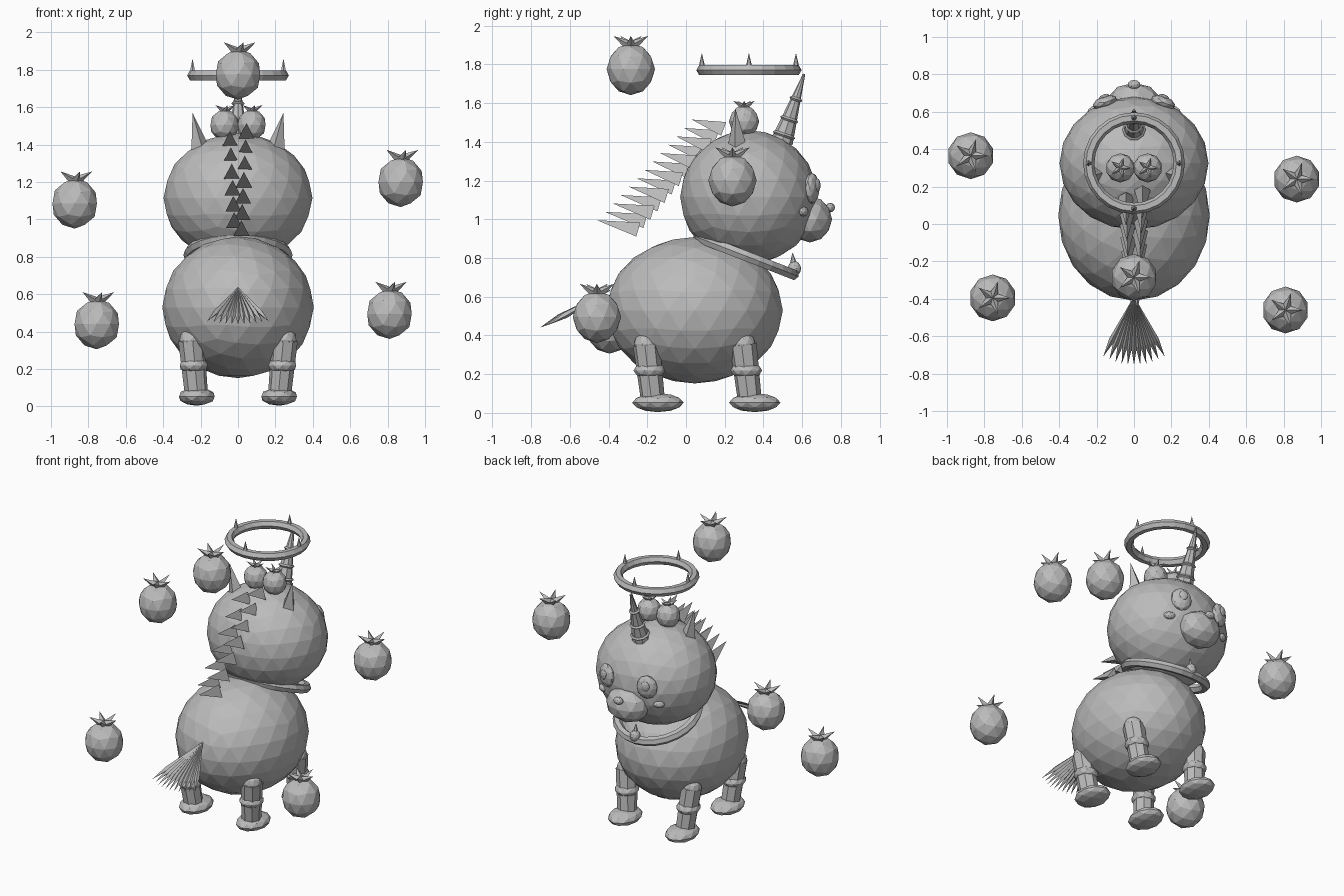
import bpy
import bmesh
import math
from mathutils import Matrix, Vector

if "Cube" in bpy.data.objects:
    bpy.data.objects.remove(bpy.data.objects["Cube"])

GREY = (0.5, 0.5, 0.5, 1)
clay = bpy.data.materials.new("clay_grey")
clay.use_nodes = True
clay.diffuse_color = GREY
clay.node_tree.nodes["Principled BSDF"].inputs["Base Color"].default_value = GREY


def finish(name, bm):
    mesh = bpy.data.meshes.new(name)
    bm.to_mesh(mesh)
    bm.free()
    mesh.materials.append(clay)
    obj = bpy.data.objects.new(name, mesh)
    bpy.context.collection.objects.link(obj)
    return obj


def add_ball(bm, center, radii, detail=2, turn=0):
    m = Matrix.Translation(center) @ Matrix.Rotation(turn, 4, 'Z') @ Matrix.Diagonal((*radii, 1))
    bmesh.ops.create_icosphere(bm, subdivisions=detail, radius=1, matrix=m)


def add_cone(bm, start, end, r1, r2=0.0, sides=8):
    start, end = Vector(start), Vector(end)
    axis = end - start
    m = Matrix.Translation((start + end) / 2) @ axis.to_track_quat('Z', 'Y').to_matrix().to_4x4()
    bmesh.ops.create_cone(bm, cap_ends=True, segments=sides, radius1=r1, radius2=r2,
                          depth=axis.length, matrix=m)


def add_ring(bm, center, major, minor, tilt=0, around=24, sides=6):
    m = Matrix.Translation(center) @ Matrix.Rotation(tilt, 4, 'X')
    loops = []
    for i in range(around):
        a = math.tau * i / around
        loop = []
        for j in range(sides):
            b = math.tau * j / sides
            r = major + minor * math.cos(b)
            p = Vector((r * math.cos(a), r * math.sin(a), minor * math.sin(b)))
            loop.append(bm.verts.new(m @ p))
        loops.append(loop)
    for i in range(around):
        p, q = loops[i], loops[(i + 1) % around]
        for j in range(sides):
            k = (j + 1) % sides
            bm.faces.new((p[j], q[j], q[k], p[k]))


def ball(name, center, radii, detail=2, turn=0):
    bm = bmesh.new()
    add_ball(bm, center, radii, detail, turn)
    return finish(name, bm)


def fruit(name, center, r, height):
    # Round fruit with a crown of five pointed leaves
    bm = bmesh.new()
    add_ball(bm, center, (r, r, height))
    c = Vector(center)
    for i in range(5):
        a = math.tau * i / 5
        out = Vector((math.cos(a), math.sin(a), 0))
        root = c + out * r * 0.12 + Vector((0, 0, height * 0.93))
        tip = c + out * r * 0.75 + Vector((0, 0, height * 1.28))
        add_cone(bm, root, tip, r * 0.2, sides=4)
    return finish(name, bm)


# Body and head
ball("body", (0, 0.045, 0.53), (0.405, 0.455, 0.378), 3)
ball("head", (0, 0.325, 1.115), (0.398, 0.355, 0.345), 3)

# Face
ball("muzzle", (0, 0.64, 1.0), (0.15, 0.115, 0.12))
ball("nose", (0, 0.745, 1.06), (0.035, 0.025, 0.025))
for side, s in (("left", 1), ("right", -1)):
    ball(side + "_eye", (s * 0.155, 0.65, 1.16), (0.068, 0.035, 0.08), 2, -s * 0.35)
    ball(side + "_pupil", (s * 0.16, 0.678, 1.175), (0.03, 0.015, 0.035), 2, -s * 0.35)
    ball(side + "_cheek", (s * 0.215, 0.605, 1.04), (0.038, 0.025, 0.025), 2, -s * 0.5)
    # Ears
    bm = bmesh.new()
    add_cone(bm, (s * 0.2, 0.265, 1.37), (s * 0.243, 0.255, 1.57), 0.052, sides=4)
    finish(side + "_ear", bm)

# Horn with rings
foot_of_horn, horn_tip = Vector((0, 0.495, 1.4)), Vector((0, 0.61, 1.75))
bm = bmesh.new()
add_cone(bm, foot_of_horn, horn_tip, 0.058, 0.006)
for t in (0.1, 0.33, 0.63):
    add_ring(bm, foot_of_horn.lerp(horn_tip, t), 0.058 - 0.05 * t, 0.01, -0.32, 10, 4)
finish("horn", bm)

# Halo with four spikes
bm = bmesh.new()
add_ring(bm, (0, 0.325, 1.77), 0.242, 0.03)
for i in range(4):
    a = math.tau * i / 4
    x, y = 0.243 * math.cos(a), 0.325 + 0.243 * math.sin(a)
    add_cone(bm, (x, y, 1.785), (x, y, 1.86), 0.017, sides=6)
finish("halo", bm)

# Collar with bell
bm = bmesh.new()
add_ring(bm, (0, 0.31, 0.81), 0.262, 0.03, -0.37)
finish("collar", bm)
bm = bmesh.new()
add_ball(bm, (0, 0.56, 0.745), (0.035, 0.035, 0.04))
add_cone(bm, (0, 0.555, 0.765), (0, 0.55, 0.83), 0.02, sides=6)
finish("collar_bell", bm)

# Legs with knees and feet
for side, s in (("left", 1), ("right", -1)):
    for place, y in (("front", 0.355), ("rear", -0.145)):
        bm = bmesh.new()
        hip, ankle = Vector((s * 0.25, y - 0.06, 0.355)), Vector((s * 0.222, y - 0.025, 0.06))
        add_ball(bm, hip, (0.065, 0.065, 0.065))
        add_cone(bm, hip, ankle, 0.07, 0.062)
        add_ball(bm, hip.lerp(ankle, 0.46), (0.078, 0.082, 0.045))
        add_ball(bm, (s * 0.22, y, 0.053), (0.1, 0.133, 0.049))
        finish(place + "_" + side + "_leg", bm)

# Mane of staggered spikes
top, low = Vector((0, 0.19, 1.455)), Vector((0, -0.25, 0.935))
bm = bmesh.new()
count = 13
for i in range(count):
    t = i / (count - 1)
    base = top.lerp(low, t) + Vector((0.045 * (-1) ** i * (1 - 0.6 * t), 0, 0))
    tip = base + Vector((0, -0.16 - 0.05 * t, 0.06))
    add_cone(bm, base, tip, 0.05, sides=3)
finish("mane", bm)

# Tail fan of kite shaped hairs
bm = bmesh.new()
root = Vector((0, -0.39, 0.635))
for i in range(-5, 6):
    u = i / 5
    tip = Vector((0.165 * u, -0.755 + 0.045 * u * u, 0.44 + 0.015 * u * u))
    waist = root.lerp(tip, 0.72)
    add_cone(bm, waist, root, 0.016, 0.002, 4)
    add_cone(bm, waist, tip, 0.016, sides=4)
finish("tail", bm)

# Fruit on the head and floating around
for side, s in (("left", 1), ("right", -1)):
    fruit(side + "_head_fruit", (s * 0.073, 0.3, 1.505), 0.078, 0.083)
floating = [(0, -0.285, 1.775), (-0.873, 0.365, 1.085), (-0.755, -0.395, 0.44),
            (0.87, 0.24, 1.2), (0.81, -0.46, 0.495)]
for n, spot in enumerate(floating, 1):
    fruit("floating_fruit_%d" % n, spot, 0.125, 0.134)
